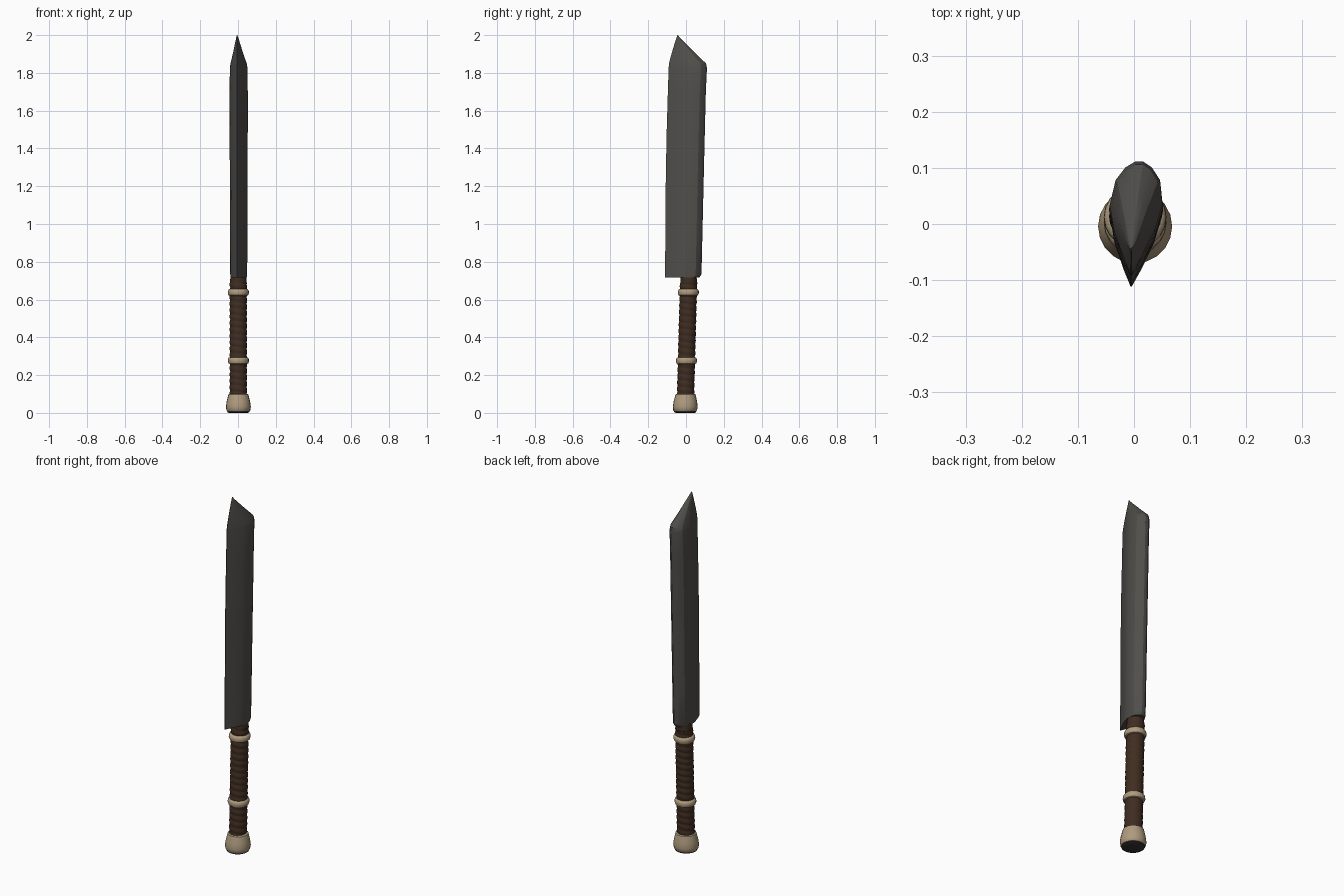
import bpy, bmesh, math

if "Cube" in bpy.data.objects:
    bpy.data.objects.remove(bpy.data.objects["Cube"])


def material(name, rgb):
    m = bpy.data.materials.new(name)
    m.diffuse_color = (*rgb, 1)
    m.use_nodes = True
    m.node_tree.nodes["Principled BSDF"].inputs["Base Color"].default_value = m.diffuse_color
    return m


STEEL = material("dark steel", (0.082, 0.077, 0.070))
LEATHER = material("brown leather", (0.050, 0.026, 0.015))
BONE = material("pale bone", (0.43, 0.33, 0.21))
CAP = material("black cap", (0.035, 0.033, 0.030))


def loft(name, rings, mat, angle=30):
    """Skin a stack of closed rings and cap both ends."""
    bm = bmesh.new()
    rows = [[bm.verts.new(p) for p in ring] for ring in rings]
    n = len(rows[0])
    for a, b in zip(rows, rows[1:]):
        for i in range(n):
            j = (i + 1) % n
            bm.faces.new((a[i], a[j], b[j], b[i]))
    bm.faces.new(rows[0][::-1])
    bm.faces.new(rows[-1])
    bmesh.ops.recalc_face_normals(bm, faces=bm.faces)
    me = bpy.data.meshes.new(name)
    bm.to_mesh(me)
    bm.free()
    me.materials.append(mat)
    ob = bpy.data.objects.new(name, me)
    bpy.context.collection.objects.link(ob)
    bpy.ops.object.select_all(action='DESELECT')
    ob.select_set(True)
    bpy.context.view_layer.objects.active = ob
    bpy.ops.object.shade_smooth_by_angle(angle=math.radians(angle))
    return ob


def axis_y(z):
    """The handle leans slightly back as it rises."""
    return -0.005 + 0.027 * z


def ring(z, r, n, wrap=None):
    pts = []
    for i in range(n):
        t = 2 * math.pi * i / n
        rr = r + (wrap(z, t) if wrap else 0)
        pts.append((0.002 + rr * math.cos(t), axis_y(z) + rr * math.sin(t), z))
    return pts


def turned(name, profile, mat, n=20):
    return loft(name, [ring(z, r, n) for z, r in profile], mat, 40)


# Blade: sharp edge at the front, thick faceted spine at the back
SECTION = [(0, 0.03), (0.16, 0.36), (0.40, 0.78), (0.62, 1.0), (0.84, 0.84), (0.95, 0.5), (1, 0.16)]
# height, edge y, spine y, half width
STATIONS = [
    (0.718, -0.111, 0.072, 0.043), (0.735, -0.111, 0.082, 0.045),
    (0.95, -0.109, 0.087, 0.046), (1.25, -0.107, 0.094, 0.047),
    (1.50, -0.102, 0.100, 0.048), (1.70, -0.096, 0.105, 0.048),
    (1.825, -0.092, 0.111, 0.047), (1.85, -0.090, 0.106, 0.043),
    (1.90, -0.077, 0.054, 0.028), (1.95, -0.062, 0.004, 0.015),
    (1.985, -0.051, -0.031, 0.006), (2.0, -0.046, -0.043, 0.001)]


def blade_ring(z, y0, y1, w):
    side = lambda s: [(-0.005 + 0.014 * u * min(1, w / 0.045) + s * w * k, y0 + u * (y1 - y0), z)
                      for u, k in SECTION]
    return side(1) + side(-1)[::-1]


loft("blade", [blade_ring(*s) for s in STATIONS], STEEL, 24)

# Leather grip with a helical wrap
PITCH = 0.034


def wrap(z, t):
    f = (z / PITCH + t / (2 * math.pi)) % 1
    return 0.0045 * math.sin(math.pi * f) ** 0.6


STEPS = 110
loft("grip", [ring(0.09 + 0.60 * i / STEPS, 0.042, 24, wrap) for i in range(STEPS + 1)], LEATHER, 50)
turned("grip_neck", [(0.68, 0.043), (0.70, 0.044), (0.728, 0.041)], LEATHER)

# Bone collars
for label, z in (("upper_collar", 0.638), ("lower_collar", 0.277)):
    turned(label, [(z - 0.019, 0.044), (z - 0.015, 0.052), (z - 0.004, 0.056),
                   (z + 0.008, 0.055), (z + 0.015, 0.051), (z + 0.018, 0.044)], BONE)

# Pommel with a dark end cap
turned("pommel", [(0.008, 0.058), (0.014, 0.063), (0.032, 0.066), (0.06, 0.062),
                  (0.085, 0.056), (0.098, 0.053), (0.102, 0.044)], BONE)
turned("pommel_cap", [(0.0, 0.050), (0.004, 0.058), (0.012, 0.060)], CAP)
